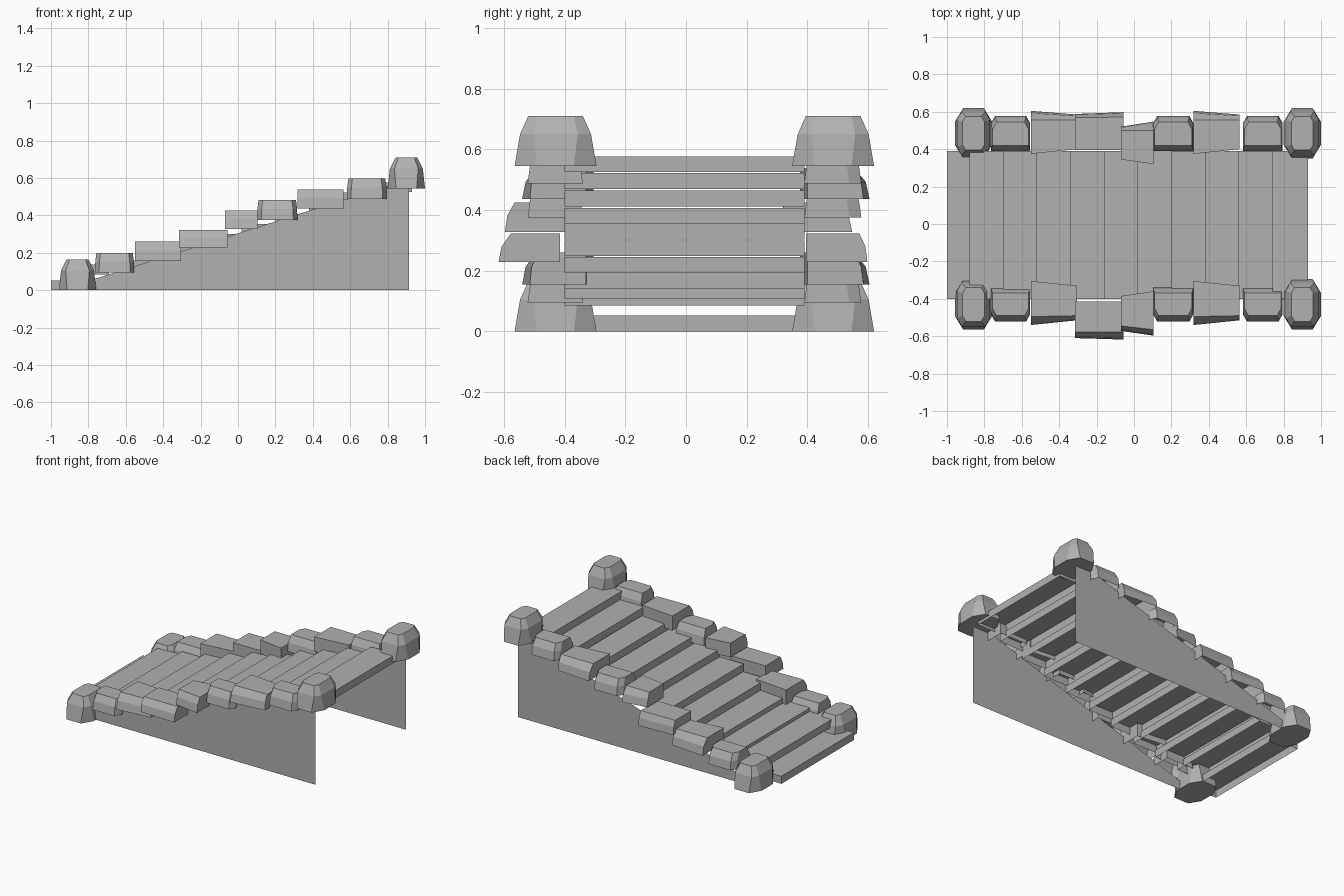
import bpy, bmesh

if "Cube" in bpy.data.objects:
    bpy.data.objects.remove(bpy.data.objects["Cube"])

grey = bpy.data.materials.new("stone_grey")
grey.diffuse_color = (0.44, 0.44, 0.44, 1)
grey.use_nodes = True
grey.node_tree.nodes["Principled BSDF"].inputs["Base Color"].default_value = grey.diffuse_color


def link(name, me):
    me.materials.append(grey)
    bpy.context.collection.objects.link(bpy.data.objects.new(name, me))


def loft(name, rings, bottom=True):
    """Solid through rings of points with equal counts; bottom may stay open."""
    bm = bmesh.new()
    loops = [[bm.verts.new(p) for p in r] for r in rings]
    # counter-clockwise rings keep the normals pointing outwards
    area = sum(a[0] * b[1] - b[0] * a[1] for a, b in zip(rings[0], rings[0][1:] + rings[0][:1]))
    if area < 0:
        loops = [lp[::-1] for lp in loops]
    n = len(loops[0])
    for a, b in zip(loops, loops[1:]):
        for i in range(n):
            j = (i + 1) % n
            bm.faces.new((a[i], a[j], b[j], b[i]))
    if bottom:
        bm.faces.new(loops[0][::-1])
    bm.faces.new(loops[-1])
    me = bpy.data.meshes.new(name)
    bm.to_mesh(me)
    bm.free()
    link(name, me)


# Treads: overlapping slabs, hollow underneath, rising along x
fronts = [-1.0] + [-0.88 + 0.18 * i for i in range(10)]
bases = [0.0, 0.085, 0.108, 0.142, 0.194, 0.248, 0.303, 0.355, 0.412, 0.47, 0.525]
for i, (x, z) in enumerate(zip(fronts, bases)):
    x1 = x + 0.19
    loft(f"tread_{i + 1}", [[(x, -0.4, h), (x1, -0.4, h), (x1, 0.39, h), (x, 0.39, h)]
                            for h in (z, z + 0.052)], bottom=False)

# Side walls: single sloping sheets under the kerbs
for side, y in (("front", -0.465), ("back", 0.525)):
    me = bpy.data.meshes.new(side + "_wall")
    pts = [(-0.95, 0), (0.915, 0), (0.915, 0.595), (-0.95, 0.002)]
    me.from_pydata([(x, y, z) for x, z in pts], [],
                   [(0, 1, 2, 3) if y < 0 else (3, 2, 1, 0)])
    link(side + "_wall", me)


def kerb(name, x0, x1, z0, z1, in0, in1, out0, out1, top0, top1, trim):
    """Kerb stone: sheer lower half, chamfered upper outer edge, optional cut corners."""
    s = 1 if out0 > in0 else -1

    def ring(z, t):
        o0, o1 = out0 + (top0 - out0) * t, out1 + (top1 - out1) * t
        if not trim:
            return [(x0, in0, z), (x1, in1, z), (x1, o1, z), (x0, o0, z)]
        i0, e = in0 + s * 0.03 * t, 0.008 * t
        return [(x0 + e, i0, z), (x1 - e, i0, z), (x1 - e, o1 - s * 0.04, z),
                (x1 - e - 0.022, o1, z), (x0 + e + 0.022, o0, z), (x0 + e, o0 - s * 0.04, z)]
    loft(name, [ring(z0, 0), ring(z0 + 0.55 * (z1 - z0), 0.25), ring(z1, 1)], bottom=False)


# Edges per kerb: inner, outer and top-outer y at both ends, then cut corners
A_F = (-0.34, -0.34, -0.522, -0.522, -0.49, -0.49, True)
A_B = (0.39, 0.39, 0.578, 0.578, 0.545, 0.545, True)
B_F = (-0.305, -0.33, -0.54, -0.515, -0.495, -0.49, False)
B_B = (0.375, 0.4, 0.605, 0.585, 0.555, 0.555, False)
kerbs = [
    (-0.765, -0.555, 0.095, 0.2, A_F, A_B),
    (-0.55, -0.305, 0.155, 0.26, B_F, B_B),
    (-0.315, -0.055, 0.228, 0.322, (-0.415, -0.415, -0.61, -0.618, -0.578, -0.578, False),
     (0.395, 0.395, 0.588, 0.598, 0.568, 0.572, False)),
    (-0.07, 0.105, 0.328, 0.425, (-0.385, -0.36, -0.572, -0.597, -0.545, -0.565, False),
     (0.345, 0.32, 0.52, 0.548, 0.5, 0.5, False)),
    (0.102, 0.318, 0.375, 0.482, A_F, A_B),
    (0.318, 0.565, 0.437, 0.538, B_F, B_B),
    (0.582, 0.795, 0.488, 0.597, A_F, A_B),
]
for i, (x0, x1, z0, z1, f, b) in enumerate(kerbs):
    kerb(f"front_kerb_{i + 1}", x0, x1, z0, z1, *f)
    kerb(f"back_kerb_{i + 1}", x0, x1, z0, z1, *b)


def octagon(cx, cy, z, hx, hy, kx, ky):
    ax, ay = hx * kx, hy * ky
    return [(cx + x, cy + y, z) for x, y in
            ((hx, -ay), (hx, ay), (ax, hy), (-ax, hy),
             (-hx, ay), (-hx, -ay), (-ax, -hy), (ax, -hy))]


# Corner posts: tapered eight-sided blocks
for end, cx, z in (("low", -0.858, 0.0), ("high", 0.9, 0.545)):
    for side, cy in (("front", -0.43), ("back", 0.485)):
        loft(f"{end}_{side}_post", [
            octagon(cx, cy, z, 0.1, 0.135, 0.55, 0.45),
            octagon(cx, cy, z + 0.105, 0.088, 0.117, 0.72, 0.62),
            octagon(cx, cy, z + 0.165, 0.058, 0.09, 0.72, 0.68)])
